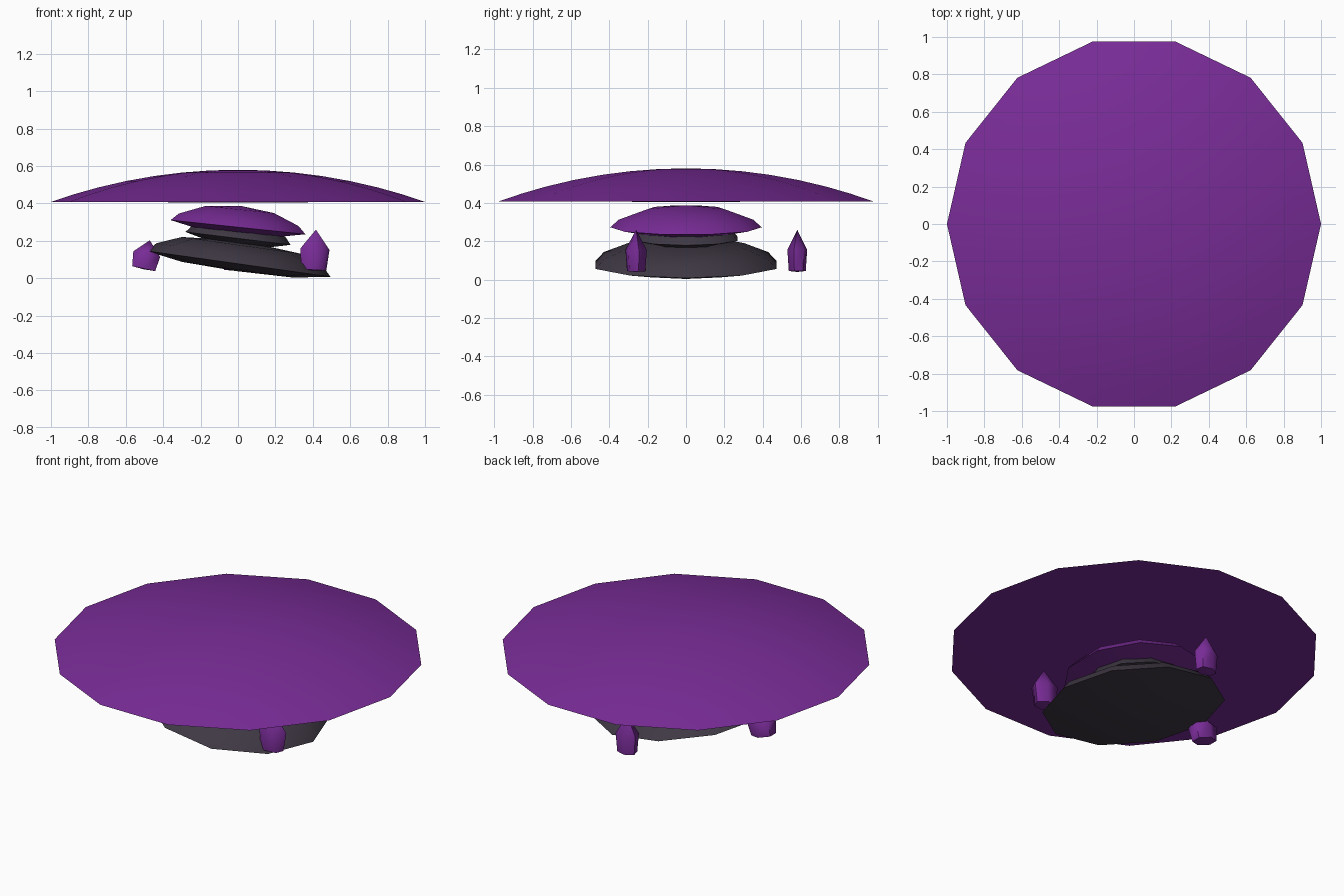
import bpy, bmesh, math

if "Cube" in bpy.data.objects:
    bpy.data.objects.remove(bpy.data.objects["Cube"])


def material(name, rgb):
    m = bpy.data.materials.new(name)
    m.diffuse_color = (*rgb, 1)
    m.use_nodes = True
    m.node_tree.nodes["Principled BSDF"].inputs["Base Color"].default_value = m.diffuse_color
    return m


PURPLE = material("purple", (0.19, 0.025, 0.31))
STONE = material("dark_stone", (0.05, 0.04, 0.058))


def lathe(name, profile, sides, mat, loc=(0, 0, 0), tilt=(0, 0, 0), spin=0.0,
          scale=(1, 1, 1), angle=60):
    """Turn a (radius, height) profile; a zero radius gives a single pole vertex."""
    bm = bmesh.new()
    rings = []
    for r, z in profile:
        n = 1 if r == 0 else sides
        ring = []
        for i in range(n):
            a = math.radians(spin) + math.tau * i / sides
            ring.append(bm.verts.new((r * math.cos(a) * scale[0],
                                      r * math.sin(a) * scale[1], z * scale[2])))
        rings.append(ring)
    for low, high in zip(rings, rings[1:]):
        for i in range(sides):
            j = (i + 1) % sides
            corners = [low[i % len(low)], low[j % len(low)],
                       high[j % len(high)], high[i % len(high)]]
            bm.faces.new(list(dict.fromkeys(corners)))
    mesh = bpy.data.meshes.new(name)
    bm.to_mesh(mesh)
    bm.free()
    obj = bpy.data.objects.new(name, mesh)
    bpy.context.collection.objects.link(obj)
    obj.location = loc
    obj.rotation_euler = [math.radians(t) for t in tilt]
    mesh.materials.append(mat)
    bpy.ops.object.select_all(action='DESELECT')
    obj.select_set(True)
    bpy.context.view_layer.objects.active = obj
    bpy.ops.object.shade_smooth_by_angle(angle=math.radians(angle))
    return obj


# Wide shallow canopy: a spherical cap closed by a flat underside
R = 3.0
cap = [(0, 0.405)] + [(r, 0.58 - R + math.sqrt(R * R - r * r))
                      for r in (1.0, 0.88, 0.75, 0.6, 0.45, 0.3, 0.15, 0)]
lathe("canopy", cap, 14, PURPLE, angle=15)

# Stack of tilted flattened stones
lathe("base_stone",
      [(0, -0.04), (0.3, -0.032), (0.496, 0), (0.45, 0.048), (0.32, 0.1), (0, 0.125)],
      10, STONE, (0.003, 0, 0.077), (0, 8, 0))
lathe("middle_stone",
      [(0, -0.03), (0.18, -0.025), (0.283, 0), (0.25, 0.04), (0.15, 0.07), (0, 0.085)],
      10, STONE, (0, 0, 0.213), (0, 7, 0))
lathe("top_stone",
      [(0, -0.03), (0.26, -0.025), (0.395, 0), (0.35, 0.04), (0.2, 0.095), (0, 0.115)],
      10, PURPLE, (0, 0, 0.273), (0, 6, 0), spin=18, scale=(0.965, 1, 1))

# Pointed crystals around the base
crystal = [(0, 0), (0.066, 0.005), (0.077, 0.115), (0, 0.22)]
for name, loc, tilt, spin, scale in (
        ("crystal_right", (0.405, -0.26, 0.04), (0, 3, 0), 15, (1.05, 0.75, 1)),
        ("crystal_back", (-0.02, 0.58, 0.04), (0, 0, 0), 40, (0.9, 0.68, 1)),
        ("crystal_left", (-0.505, -0.01, 0.048), (0, 12, 0), 30, (1.1, 0.85, 0.72))):
    lathe(name, crystal, 6, PURPLE, loc, tilt, spin, scale, angle=60)
